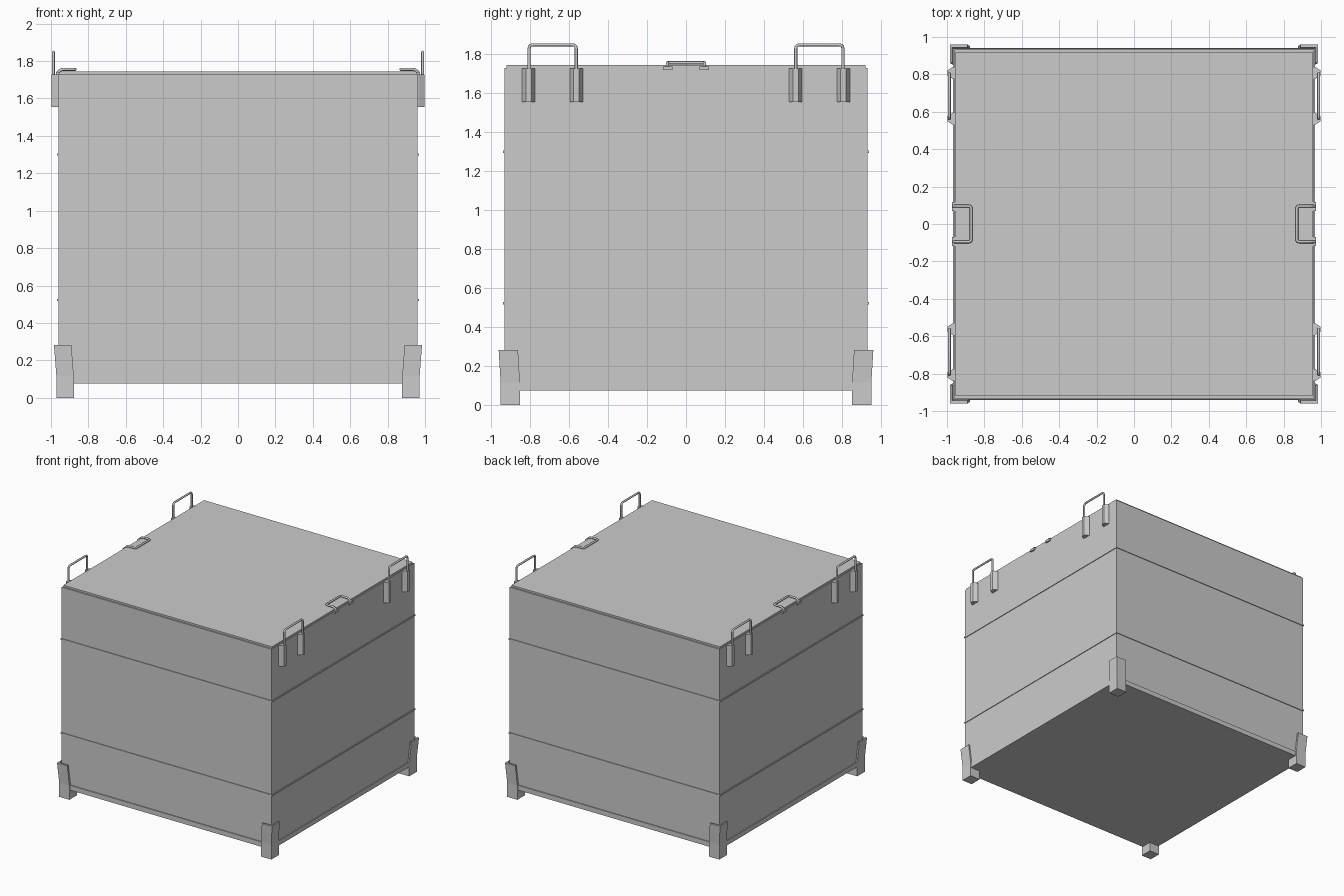
import bpy, bmesh
from mathutils import Vector

if "Cube" in bpy.data.objects:
    bpy.data.objects.remove(bpy.data.objects["Cube"])


def finish(name, bm, mirror=None):
    bmesh.ops.recalc_face_normals(bm, faces=bm.faces)
    me = bpy.data.meshes.new(name)
    bm.to_mesh(me)
    bm.free()
    ob = bpy.data.objects.new(name, me)
    bpy.context.collection.objects.link(ob)
    add_mirror(ob, mirror)
    return ob


def add_mirror(ob, axes):
    if axes:
        m = ob.modifiers.new("Mirror", 'MIRROR')
        m.use_axis = ('x' in axes, 'y' in axes, False)
        m.use_mirror_merge = False


def box(name, lo, hi, mirror=None):
    bm = bmesh.new()
    bmesh.ops.create_cube(bm, size=1)
    lo, hi = Vector(lo), Vector(hi)
    for v in bm.verts:
        v.co = Vector([(lo[i] + hi[i]) / 2 + v.co[i] * (hi[i] - lo[i]) for i in range(3)])
    return finish(name, bm, mirror)


def loft(name, profile, z0, z1, shift=(0, 0), mirror=None):
    """Extrude an xy profile from z0 to z1, leaning it by shift."""
    bm = bmesh.new()
    a = [bm.verts.new((x, y, z0)) for x, y in profile]
    b = [bm.verts.new((x + shift[0], y + shift[1], z1)) for x, y in profile]
    n = len(profile)
    bm.faces.new(a)
    bm.faces.new(b)
    for i in range(n):
        bm.faces.new((a[i], a[(i + 1) % n], b[(i + 1) % n], b[i]))
    return finish(name, bm, mirror)


def rod(name, corners, radius, fillet, mirror):
    """Bent round bar through the corner points."""
    p = [Vector(c) for c in corners]
    pts = [p[0]]
    for i in range(1, len(p) - 1):
        a = p[i] + (p[i - 1] - p[i]).normalized() * fillet
        b = p[i] + (p[i + 1] - p[i]).normalized() * fillet
        for k in range(4):
            t = k / 3
            pts.append(a * (1 - t) ** 2 + p[i] * 2 * t * (1 - t) + b * t * t)
    pts.append(p[-1])
    cu = bpy.data.curves.new(name, 'CURVE')
    cu.dimensions = '3D'
    cu.bevel_depth = radius
    cu.bevel_resolution = 2
    cu.use_fill_caps = True
    sp = cu.splines.new('POLY')
    sp.points.add(len(pts) - 1)
    for q, c in zip(sp.points, pts):
        q.co = (*c, 1)
    ob = bpy.data.objects.new(name, cu)
    bpy.context.collection.objects.link(ob)
    add_mirror(ob, mirror)


# Container body, bottom frame and lid
box("body", (-0.961, -0.932, 0.10), (0.961, 0.932, 1.73))
box("base_frame", (-0.967, -0.94, 0.075), (0.967, 0.94, 0.115))
box("lid", (-0.955, -0.92, 1.72), (0.955, 0.92, 1.744))

# Thin horizontal ribs
for label, z in (("lower", 0.522), ("upper", 1.30)):
    box(label + "_rib", (-0.967, -0.938, z - 0.006), (0.967, 0.938, z + 0.006))

# Corner feet with flared stacking guides
box("foot", (0.878, 0.852, 0), (0.971, 0.951, 0.117), 'xy')
guide = [(0.878, 0.951), (0.971, 0.951), (0.971, 0.852),
         (0.959, 0.852), (0.959, 0.935), (0.878, 0.935)]
loft("stacking_guide", guide, 0.115, 0.282, (0.013, 0.01), 'xy')

# Lifting loops in folded side brackets
for label, y in (("outer", 0.8075), ("inner", 0.5625)):
    sleeve = [(0.955, y - 0.033), (0.966, y - 0.033), (0.998, y - 0.014),
              (0.998, y + 0.014), (0.966, y + 0.033), (0.955, y + 0.033)]
    loft(label + "_loop_bracket", sleeve, 1.555, 1.727, mirror='xy')
rod("lifting_loop", [(0.987, 0.805, 1.56), (0.987, 0.805, 1.848),
                     (0.987, 0.563, 1.848), (0.987, 0.563, 1.56)], 0.008, 0.02, 'xy')

# Lid handles with their clips
box("handle_clip", (0.948, 0.07, 1.718), (0.974, 0.118, 1.738), 'xy')
rod("lid_handle", [(0.966, 0.095, 1.735), (0.945, 0.095, 1.756), (0.871, 0.095, 1.756),
                   (0.871, -0.095, 1.756), (0.945, -0.095, 1.756),
                   (0.966, -0.095, 1.735)], 0.008, 0.012, 'x')
